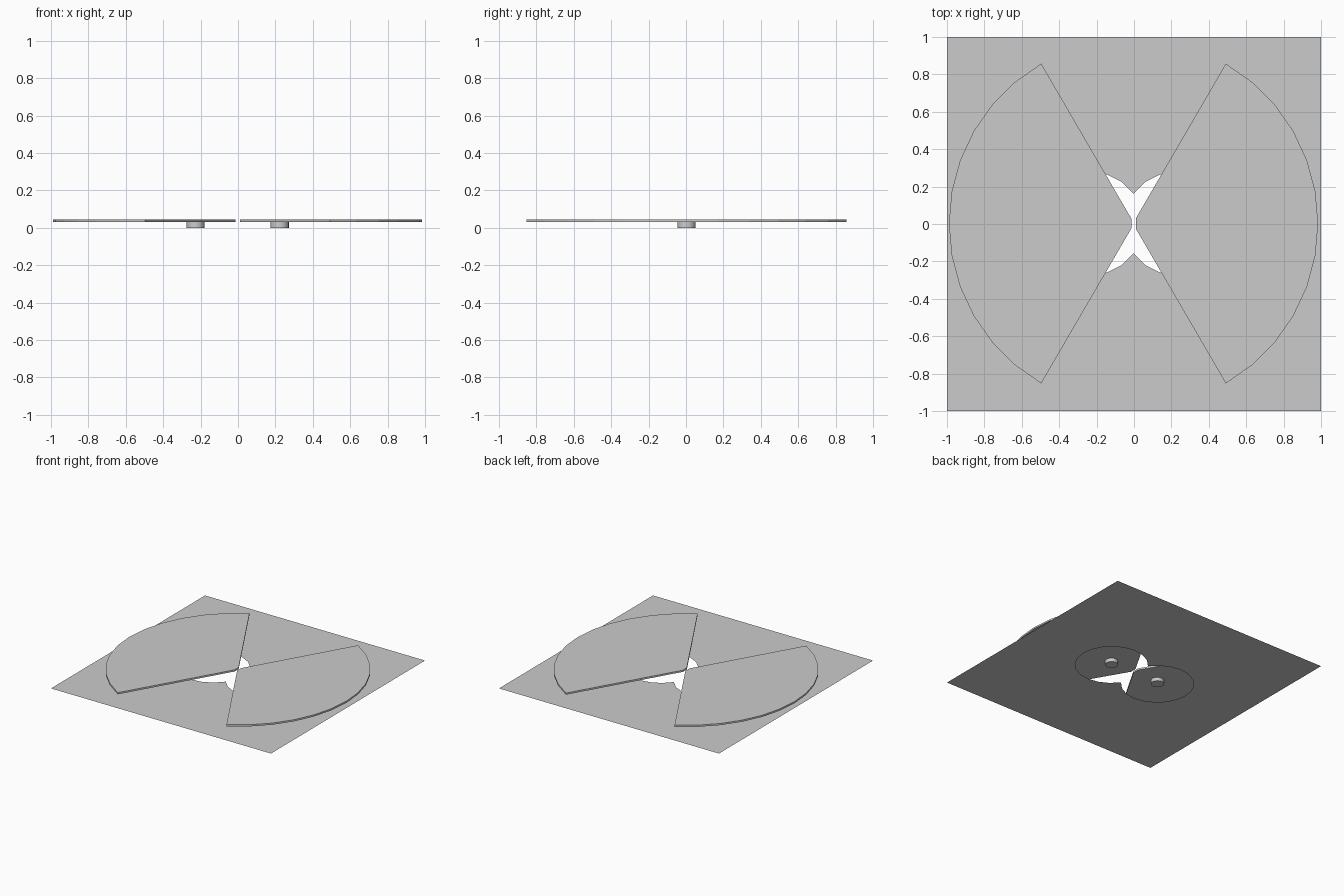
import bpy, bmesh
from math import sin, cos, radians, acos, pi

cube = bpy.data.objects.get("Cube")
if cube:
    bpy.data.objects.remove(cube)

OFF = (-0.0025, 0.0025)      # centre of the turned parts on the sheet
HUB_X, HOLE_R, PEG_R = 0.225, 0.275, 0.049
PLATE_R, PLATE_Z, PLATE_T = 0.987, 0.03, 0.014

grey = bpy.data.materials.new("plain grey")
grey.use_nodes = True
grey.diffuse_color = (0.6, 0.6, 0.6, 1)
grey.node_tree.nodes["Principled BSDF"].inputs["Base Color"].default_value = grey.diffuse_color


def add_object(name, bm):
    mesh = bpy.data.meshes.new(name)
    bm.to_mesh(mesh)
    bm.free()
    mesh.materials.append(grey)
    obj = bpy.data.objects.new(name, mesh)
    bpy.context.collection.objects.link(obj)
    return obj


def outline(bm, points, z):
    verts = [bm.verts.new((x + OFF[0], y + OFF[1], z)) for x, y in points]
    return [bm.edges.new((a, b)) for a, b in zip(verts, verts[1:] + verts[:1])]


# Base sheet with a hole shaped like two overlapping circles
bm = bmesh.new()
corners = [bm.verts.new((x, y, 0)) for x, y in ((-1, -1), (1, -1), (1, 1), (-1, 1))]
edges = [bm.edges.new((corners[i], corners[(i + 1) % 4])) for i in range(4)]
ring = [(HUB_X + HOLE_R * cos(i * pi / 10), HOLE_R * sin(i * pi / 10)) for i in range(-8, 9)]
ring = [p for p in ring if p[0] > 0.01]
waist = (HOLE_R ** 2 - HUB_X ** 2) ** 0.5
hole = [(0, -waist)] + ring + [(0, waist)] + [(-x, -y) for x, y in ring]
edges += outline(bm, hole, 0)
bmesh.ops.triangle_fill(bm, use_beauty=True, edges=edges, normal=(0, 0, 1))
bmesh.ops.dissolve_limit(bm, angle_limit=0.01, verts=bm.verts, edges=bm.edges)
add_object("base_sheet", bm)

for side, name in ((1, "left"), (-1, "right")):
    # Fan-shaped plate with a clipped tip
    bm = bmesh.new()
    fan = [(0.012, 0.027), (0.012, -0.027)]
    fan += [(PLATE_R * cos(radians(a)), PLATE_R * sin(radians(a))) for a in range(-60, 61, 10)]
    rim = outline(bm, [(side * x, side * y) for x, y in fan], PLATE_Z)
    face = bm.faces.new([e.verts[0] for e in rim])
    top = bmesh.ops.extrude_face_region(bm, geom=[face])["geom"]
    bmesh.ops.translate(bm, vec=(0, 0, PLATE_T), verts=[v for v in top if isinstance(v, bmesh.types.BMVert)])
    if not face.is_valid or len(bm.faces) < len(fan) + 2:
        bm.faces.new([e.verts[0] for e in rim])
    bmesh.ops.recalc_face_normals(bm, faces=bm.faces)
    add_object(name + "_fan_plate", bm)

    # Short round peg under the plate
    bpy.ops.mesh.primitive_cylinder_add(vertices=20, radius=PEG_R, depth=PLATE_Z,
                                        location=(side * HUB_X + OFF[0], OFF[1], PLATE_Z / 2))
    peg = bpy.context.object
    peg.name = name + "_peg"
    peg.data.materials.append(grey)
    bpy.ops.object.shade_smooth_by_angle(angle=radians(40))
